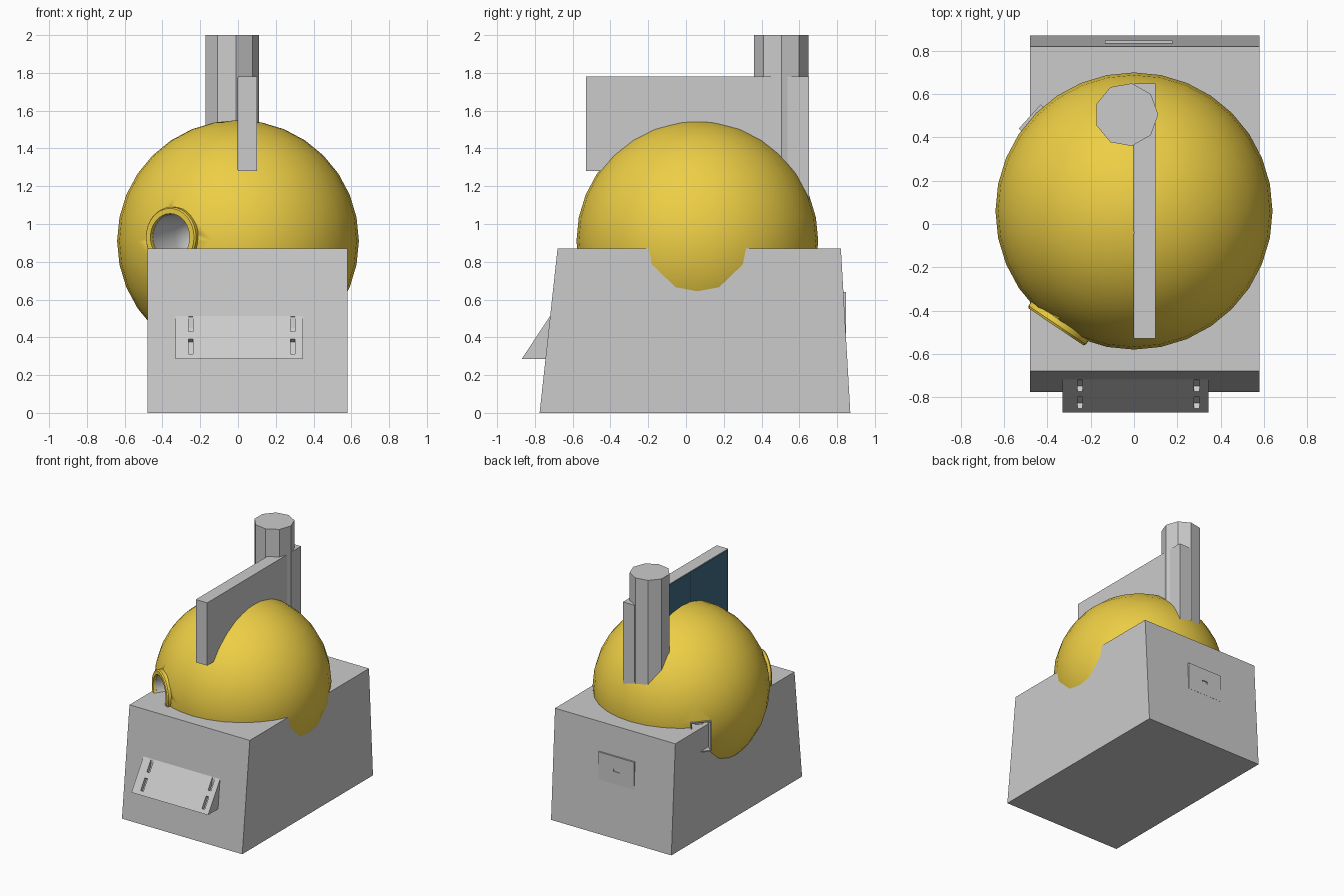
import bpy, bmesh, math
from mathutils import Matrix, Vector

if "Cube" in bpy.data.objects:
    bpy.data.objects.remove(bpy.data.objects["Cube"])

CENTRE = Vector((0, 0.06, 0.91))
R = 0.64


def material(name, rgb):
    m = bpy.data.materials.new(name)
    m.diffuse_color = (*rgb, 1)
    m.use_nodes = True
    m.node_tree.nodes["Principled BSDF"].inputs["Base Color"].default_value = m.diffuse_color
    return m


YELLOW = material("yellow", (0.85, 0.62, 0.06))
BLUE = material("blue", (0.05, 0.15, 0.23))


def finish(name, bm, mat=None, matrix=None, smooth=None):
    bmesh.ops.recalc_face_normals(bm, faces=bm.faces)
    me = bpy.data.meshes.new(name)
    bm.to_mesh(me)
    bm.free()
    ob = bpy.data.objects.new(name, me)
    bpy.context.collection.objects.link(ob)
    if matrix:
        ob.matrix_world = matrix
    if mat:
        me.materials.append(mat)
    if smooth:
        bpy.ops.object.select_all(action='DESELECT')
        ob.select_set(True)
        bpy.context.view_layer.objects.active = ob
        bpy.ops.object.shade_smooth_by_angle(angle=math.radians(smooth))
    return ob


def box(name, lo, hi, mat=None, matrix=None):
    bm = bmesh.new()
    bmesh.ops.create_cube(bm, size=1)
    for v in bm.verts:
        v.co = [(a + b) / 2 + c * (b - a) for a, b, c in zip(lo, hi, v.co)]
    return finish(name, bm, mat, matrix)


def prism(name, yz, x0, x1):
    """Extrude a side profile along x."""
    bm = bmesh.new()
    face = bm.faces.new([bm.verts.new((x0, y, z)) for y, z in yz])
    ext = bmesh.ops.extrude_face_region(bm, geom=[face])
    verts = [g for g in ext["geom"] if isinstance(g, bmesh.types.BMVert)]
    bmesh.ops.translate(bm, vec=(x1 - x0, 0, 0), verts=verts)
    if not any(len(f.verts) == len(yz) and all(abs(v.co.x - x0) < 1e-6 for v in f.verts) for f in bm.faces):
        bm.faces.new([v for v in bm.verts if abs(v.co.x - x0) < 1e-6])
    return finish(name, bm)


def lathe(name, profile, n, mat=None, matrix=None, smooth=30):
    """Revolve a closed (radius, height) loop about local z."""
    bm = bmesh.new()
    rings = [[bm.verts.new((r * math.cos(2 * math.pi * i / n), r * math.sin(2 * math.pi * i / n), h))
              for r, h in profile] for i in range(n)]
    for i in range(n):
        a, b = rings[i], rings[(i + 1) % n]
        for j in range(len(profile)):
            k = (j + 1) % len(profile)
            if profile[j][0] or profile[k][0]:
                bm.faces.new((a[j], b[j], b[k], a[k]))
    bmesh.ops.remove_doubles(bm, verts=bm.verts, dist=1e-5)
    return finish(name, bm, mat, matrix, smooth)


def cut(target, cutter):
    cutter.hide_render = True
    cutter.hide_viewport = True
    mod = target.modifiers.new("cut", 'BOOLEAN')
    mod.operation = 'DIFFERENCE'
    mod.object = cutter


def outward(dx, dy, z):
    """Frame on the ball's axis: local z points outward, local y up."""
    d = Vector((dx, dy, 0)).normalized()
    up = Vector((0, 0, 1))
    m = Matrix((up.cross(d), up, d)).transposed().to_4x4()
    m.translation = (CENTRE.x, CENTRE.y, z)
    return m


# Tapered base block
prism("base", [(-0.775, 0), (0.87, 0), (0.82, 0.87), (-0.68, 0.87)], -0.48, 0.58)

# Large ball
bm = bmesh.new()
bmesh.ops.create_uvsphere(bm, u_segments=32, v_segments=16, radius=R,
                          matrix=Matrix.Translation(CENTRE))
ball = finish("ball", bm, YELLOW, smooth=40)

# Round porthole, front left: rim, grey cup and fittings inside
port = outward(-0.36, -0.535, 0.93)
cut(ball, lathe("porthole_cutter", [(0, 0.28), (0.135, 0.28), (0.135, 0.8), (0, 0.8)], 24, matrix=port))
lathe("porthole_rim", [(0.16, 0.59), (0.16, 0.635), (0.153, 0.645), (0.125, 0.645), (0.122, 0.59)],
      32, YELLOW, port)
lathe("porthole_cup", [(0.122, 0.625), (0.122, 0.42), (0.09, 0.34), (0.045, 0.31), (0, 0.305),
                       (0, 0.29), (0.134, 0.29), (0.134, 0.625)], 24, matrix=port, smooth=50)
for i, (x, y) in enumerate([(0.06, 0.01), (0.03, 0.07), (-0.03, 0.06)]):
    lathe(f"porthole_knob_{i}", [(0, 0.3), (0.018, 0.3), (0.018, 0.4), (0, 0.4)], 10,
          matrix=port @ Matrix.Translation((x, y, 0)))

# Square hatch, back left: thin frame, recess and fittings
hatch = outward(-0.74, 0.67, 0.80)
W, H = 0.075, 0.12
cut(ball, box("hatch_cutter", (-W, -H, 0.5), (W, H, 0.8), matrix=hatch))
for s in (-1, 1):
    xs, ys = sorted((s * W, s * (W - 0.008))), sorted((s * H, s * (H - 0.008)))
    box(f"hatch_side_{s}", (xs[0], -H, 0.5), (xs[1], H, 0.65), matrix=hatch)
    box(f"hatch_end_{s}", (-W, ys[0], 0.5), (W, ys[1], 0.65), matrix=hatch)
box("hatch_back", (-W, -H, 0.5), (W, H, 0.52), matrix=hatch)
for i, y in enumerate((-0.05, 0.01, 0.07)):
    box(f"hatch_fitting_{i}", (-0.03, y - 0.012, 0.52), (0.03, y + 0.012, 0.58), matrix=hatch)

# Upright fin with blue panels on its left side
prism("fin", [(-0.53, 1.28), (0.3, 1.28), (0.5, 1.0), (0.65, 1.0), (0.65, 1.78), (-0.53, 1.78)], 0, 0.10)
for i, (y0, y1) in enumerate([(-0.525, -0.045), (-0.035, 0.40)]):
    box(f"fin_panel_{i}", (-0.003, y0, 1.285), (0.002, y1, 1.775), BLUE)

# Nine-sided chimney
lathe("chimney", [(0, 1.0), (0.147, 1.0), (0.147, 2.0), (0, 2.0)], 9,
      matrix=Matrix.Translation((-0.035, 0.505, 0)), smooth=15)

# Sloped console on the front with four slots
console = prism("console", [(-0.715, 0.52), (-0.87, 0.285), (-0.70, 0.285), (-0.68, 0.52)], -0.33, 0.345)
tilt = Matrix.Rotation(-math.atan2(0.155, 0.235), 4, 'X')
for x in (-0.25, 0.29):
    for z in (0.47, 0.352):
        m = Matrix.Translation((x, -0.715 - (0.52 - z) * 0.66, z)) @ tilt
        cut(console, box("slot_cutter", (-0.012, -0.03, -0.048), (0.012, 0.03, 0.048), matrix=m))

# Back plate with a small slot
plate = box("back_plate", (-0.135, 0.80, 0.42), (0.178, 0.847, 0.64))
cut(plate, box("plate_slot_cutter", (-0.005, 0.835, 0.52), (0.045, 0.9, 0.54)))
